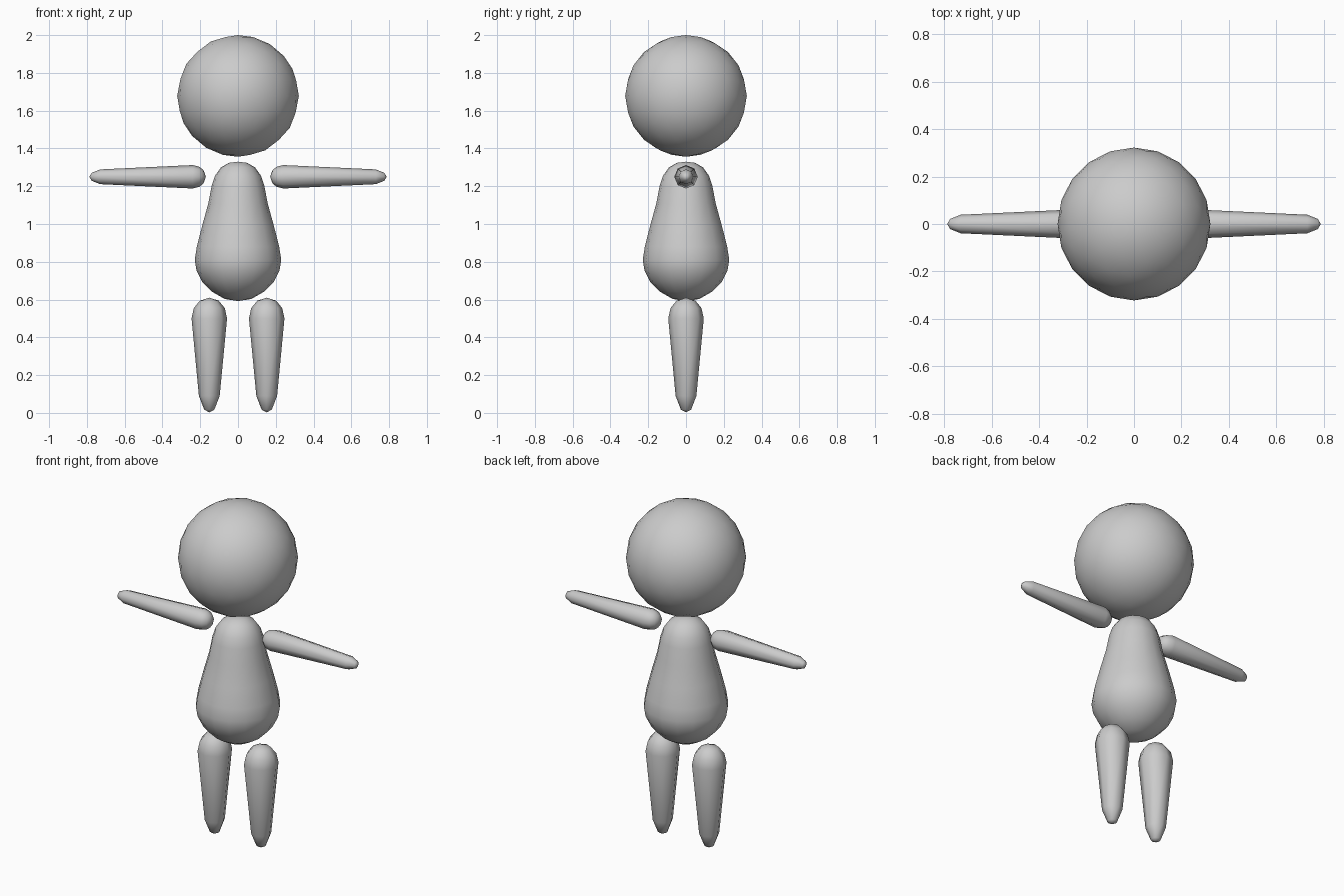
import bpy, bmesh, math
from mathutils import Matrix, Vector

if "Cube" in bpy.data.objects:
    bpy.data.objects.remove(bpy.data.objects["Cube"])

grey = bpy.data.materials.new("soft grey")
grey.diffuse_color = (0.6, 0.6, 0.6, 1)
grey.use_nodes = True
grey.node_tree.nodes["Principled BSDF"].inputs["Base Color"].default_value = grey.diffuse_color


def finish(name, bm):
    bmesh.ops.recalc_face_normals(bm, faces=bm.faces)
    for f in bm.faces:
        f.smooth = True
    mesh = bpy.data.meshes.new(name)
    bm.to_mesh(mesh)
    bm.free()
    mesh.materials.append(grey)
    ob = bpy.data.objects.new(name, mesh)
    bpy.context.collection.objects.link(ob)
    return ob


def lathe(name, profile, sides, matrix=Matrix()):
    """Closed solid of revolution; profile holds (radius, height), ends are poles."""
    bm = bmesh.new()
    rings = []
    for r, z in profile:
        if r == 0:
            rings.append([bm.verts.new((0, 0, z))] * sides)
        else:
            rings.append([bm.verts.new((r * math.cos(math.tau * i / sides),
                                        r * math.sin(math.tau * i / sides), z))
                          for i in range(sides)])
    for a, b in zip(rings, rings[1:]):
        for i in range(sides):
            j = (i + 1) % sides
            bm.faces.new(dict.fromkeys((a[i], a[j], b[j], b[i])))
    bm.transform(matrix)
    return finish(name, bm)


# Head: rounded ball
bm = bmesh.new()
bmesh.ops.create_icosphere(bm, subdivisions=3, radius=0.322,
                           matrix=Matrix.Translation((0, 0, 1.678)))
finish("head", bm)

# Pear-shaped body
lathe("body", [(0, 0.592), (0.07, 0.603), (0.135, 0.64), (0.19, 0.695),
               (0.22, 0.755), (0.229, 0.81), (0.218, 0.88), (0.19, 0.99),
               (0.157, 1.11), (0.14, 1.2), (0.122, 1.255), (0.09, 1.3),
               (0.048, 1.324), (0, 1.33)], 16)

# Tapered legs and outstretched arms
leg = [(0, 0.003), (0.027, 0.017), (0.055, 0.09), (0.094, 0.5),
       (0.082, 0.555), (0.05, 0.594), (0, 0.61)]
arm = [(0, 0.17), (0.036, 0.183), (0.053, 0.205), (0.062, 0.24),
       (0.039, 0.73), (0.021, 0.775), (0, 0.787)]
for side, s in (("left", 1), ("right", -1)):
    lathe(side + "_leg", leg, 8, Matrix.Translation((s * 0.152, 0, 0)))
    lathe(side + "_arm", arm, 8, Matrix.Translation((0, 0, 1.25))
          @ Matrix.Rotation(s * math.pi / 2, 4, 'Y'))
